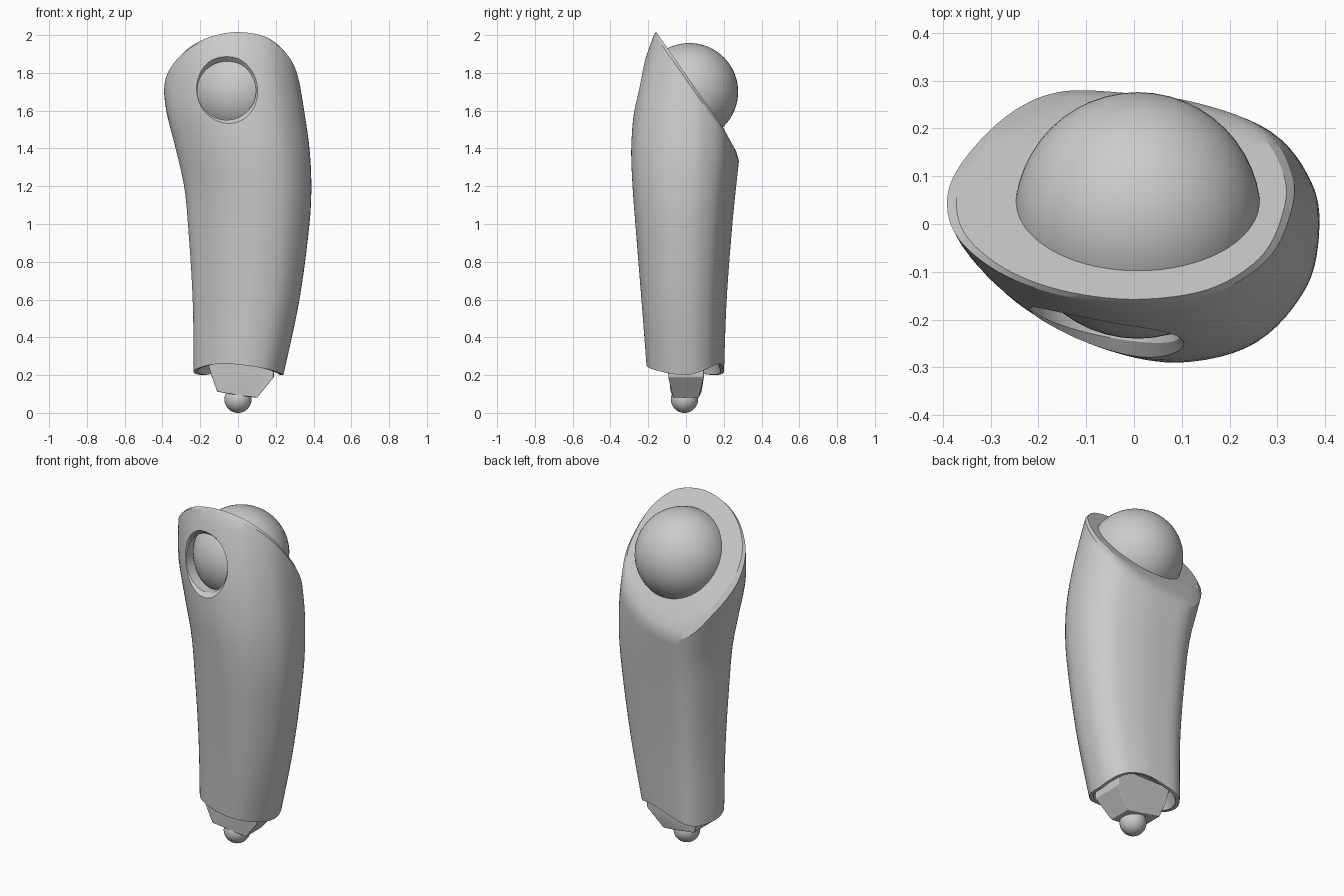
import bpy, bmesh, math
from mathutils import Vector

if "Cube" in bpy.data.objects:
    bpy.data.objects.remove(bpy.data.objects["Cube"])

grey = bpy.data.materials.new("light_grey")
grey.diffuse_color = (0.6, 0.6, 0.6, 1)
grey.use_nodes = True
grey.node_tree.nodes["Principled BSDF"].inputs["Base Color"].default_value = grey.diffuse_color

# Shell extents by height: z, left x, right x, front y, back y
LEVELS = [(0.10, -.235, .215, -.197, .196), (0.20, -.235, .24, -.205, .20),
          (0.60, -.24, .325, -.236, .215), (1.00, -.265, .378, -.268, .245),
          (1.20, -.285, .388, -.283, .265), (1.40, -.33, .378, -.29, .285),
          (1.60, -.38, .35, -.275, .29), (1.75, -.395, .325, -.248, .29),
          (1.90, -.40, .30, -.207, .28), (2.05, -.40, .28, -.15, .27)]
# Unit cross-section with a soft corner at the back left
SECTION = [(1, 0), (.95, .35), (.73, .69), (.28, .9), (-.16, .98), (-.53, .99),
           (-.77, .83), (-.94, .48), (-1, .13), (-.91, -.23), (-.62, -.62),
           (-.25, -.89), (.18, -1), (.62, -.86), (.92, -.45)]


def catmull(p0, p1, p2, p3, t):
    return [0.5 * (2*b + (c-a)*t + (2*a-5*b+4*c-d)*t*t + (3*b-a-3*c+d)*t**3)
            for a, b, c, d in zip(p0, p1, p2, p3)]


def extents(z):
    n = len(LEVELS)
    i = max(0, min(n-2, sum(1 for l in LEVELS if l[0] <= z) - 1))
    h = LEVELS[i+1][0] - LEVELS[i][0]
    t = max(0, min(1, (z - LEVELS[i][0]) / h))

    def slope(k, c):
        a, b = LEVELS[max(k-1, 0)], LEVELS[min(k+1, n-1)]
        return (b[c] - a[c]) / (b[0] - a[0])
    return [(2*t**3-3*t*t+1)*LEVELS[i][c] + (t**3-2*t*t+t)*h*slope(i, c)
            + (3*t*t-2*t**3)*LEVELS[i+1][c] + (t**3-t*t)*h*slope(i+1, c)
            for c in range(1, 5)]


PER = 6
m = len(SECTION)
UNIT = [catmull(*[SECTION[(i+k) % m] for k in (-1, 0, 1, 2)], s/PER)
        for i in range(m) for s in range(PER)]
N = len(UNIT)


def point(u, z):
    xl, xr, yf, yb = extents(z)
    return Vector(((xl+xr)/2 + u[0]*(xr-xl)/2, (yf+yb)/2 + u[1]*(yb-yf)/2, z))


def cut_height(y):
    return 2.005 - 1.43*(y + .15) - max(0, y - .2)*0.4


def top_z(u):
    lo, hi = 1.0, 2.05
    for _ in range(30):
        mid = (lo+hi)/2
        if mid < cut_height(point(u, mid).y) - .025:
            lo = mid
        else:
            hi = mid
    return lo


def bottom_z(u):
    # Two lobes: right side and back-left corner, arches between them
    a = math.degrees(math.atan2(u[1], u[0])) % 360
    lobe = 135
    t = a/lobe if a < lobe else (a-lobe)/(360-lobe)
    return .2 + .06*math.sin(math.pi*t)**1.7


def finish(name, bm, angle=35):
    bmesh.ops.recalc_face_normals(bm, faces=bm.faces)
    me = bpy.data.meshes.new(name)
    bm.to_mesh(me)
    bm.free()
    ob = bpy.data.objects.new(name, me)
    bpy.context.collection.objects.link(ob)
    me.materials.append(grey)
    bpy.ops.object.select_all(action='DESELECT')
    ob.select_set(True)
    bpy.context.view_layer.objects.active = ob
    bpy.ops.object.shade_smooth_by_angle(angle=math.radians(angle))
    return ob


def skin(bm, rings):
    """Bridge closed rings of points and cap both ends."""
    vr = [[bm.verts.new(p) for p in ring] for ring in rings]
    n = len(rings[0])
    for a, b in zip(vr, vr[1:]):
        for i in range(n):
            j = (i+1) % n
            bm.faces.new((a[i], a[j], b[j], b[i]))
    bm.faces.new(vr[0][::-1])
    bm.faces.new(vr[-1])


def scaled(ring, s, c, zf):
    return [Vector((c[0]+(p.x-c[0])*s, c[1]+(p.y-c[1])*s, zf(p))) for p in ring]


# Limb shell: lofted wall, slanted top with a thin lip, recessed underside
ROWS = 28
base = [point(u, bottom_z(u)) for u in UNIT]
rings = [scaled(base, .78, (0, 0), lambda p: .30),
         scaled(base, .91, (0, 0), lambda p: p.z + .002)]
spans = [(bottom_z(u), top_z(u)) for u in UNIT]
for r in range(ROWS+1):
    rings.append([point(u, a + (b-a)*r/ROWS) for u, (a, b) in zip(UNIT, spans)])
rim = rings[-1]
for s in (.95, .85, .7, .35):
    ring = scaled(rim, s, (0, .03), lambda p: 0)
    for p in ring:
        p.z = cut_height(p.y)
    rings.append(ring)
bm = bmesh.new()
skin(bm, rings)
shell = finish("limb_shell", bm)

# Round window in the front of the shell, with a chamfer following the surface
bm = bmesh.new()
rings = []
for rad, follow, y0 in ((.18, 0, -.36), (.18, 1, -.236), (.155, 1, -.205), (.155, 0, -.04)):
    ring = []
    for k in range(64):
        dx, dz = rad*math.cos(k*math.pi/32), rad*math.sin(k*math.pi/32)
        ring.append(Vector((-.06+dx, y0 + follow*(.2*dz - .2*dx), 1.706+dz)))
    rings.append(ring)
skin(bm, rings)
cutter = finish("window_cutter", bm)
cutter.hide_render = True
bpy.context.view_layer.objects.active = shell
mod = shell.modifiers.new("window", 'BOOLEAN')
mod.operation = 'DIFFERENCE'
mod.solver = 'EXACT'
mod.object = cutter
bpy.ops.object.modifier_apply(modifier=mod.name)
bpy.data.objects.remove(cutter)
bpy.ops.object.select_all(action='DESELECT')
shell.select_set(True)
bpy.ops.object.shade_smooth_by_angle(angle=math.radians(25))


# Ball joints
def ball(name, loc, r):
    bm = bmesh.new()
    bmesh.ops.create_uvsphere(bm, u_segments=48, v_segments=32, radius=r)
    bmesh.ops.translate(bm, verts=bm.verts, vec=loc)
    finish(name, bm)


ball("upper_ball_joint", (.008, .018, 1.7), .258)
ball("lower_ball_joint", (0, -.008, .072), .072)

# Tapered bevelled peg between shell and lower ball
bm = bmesh.new()
profile = [(-.175, .32), (-.145, .21), (-.11, .112), (.02, .09), (.10, .08), (.19, .19), (.19, .32)]
skin(bm, [[Vector((x, sgn*(.068 + .027*min(1, max(0, (z-.08)/.06))), z)) for x, z in profile]
          for sgn in (-1, 1)])
bmesh.ops.triangulate(bm, faces=[f for f in bm.faces if len(f.verts) > 4])
peg = finish("lower_peg", bm)
bev = peg.modifiers.new("soft_edges", 'BEVEL')
bev.width = .015
bev.segments = 3
bev.limit_method = 'ANGLE'
bev.angle_limit = math.radians(30)
